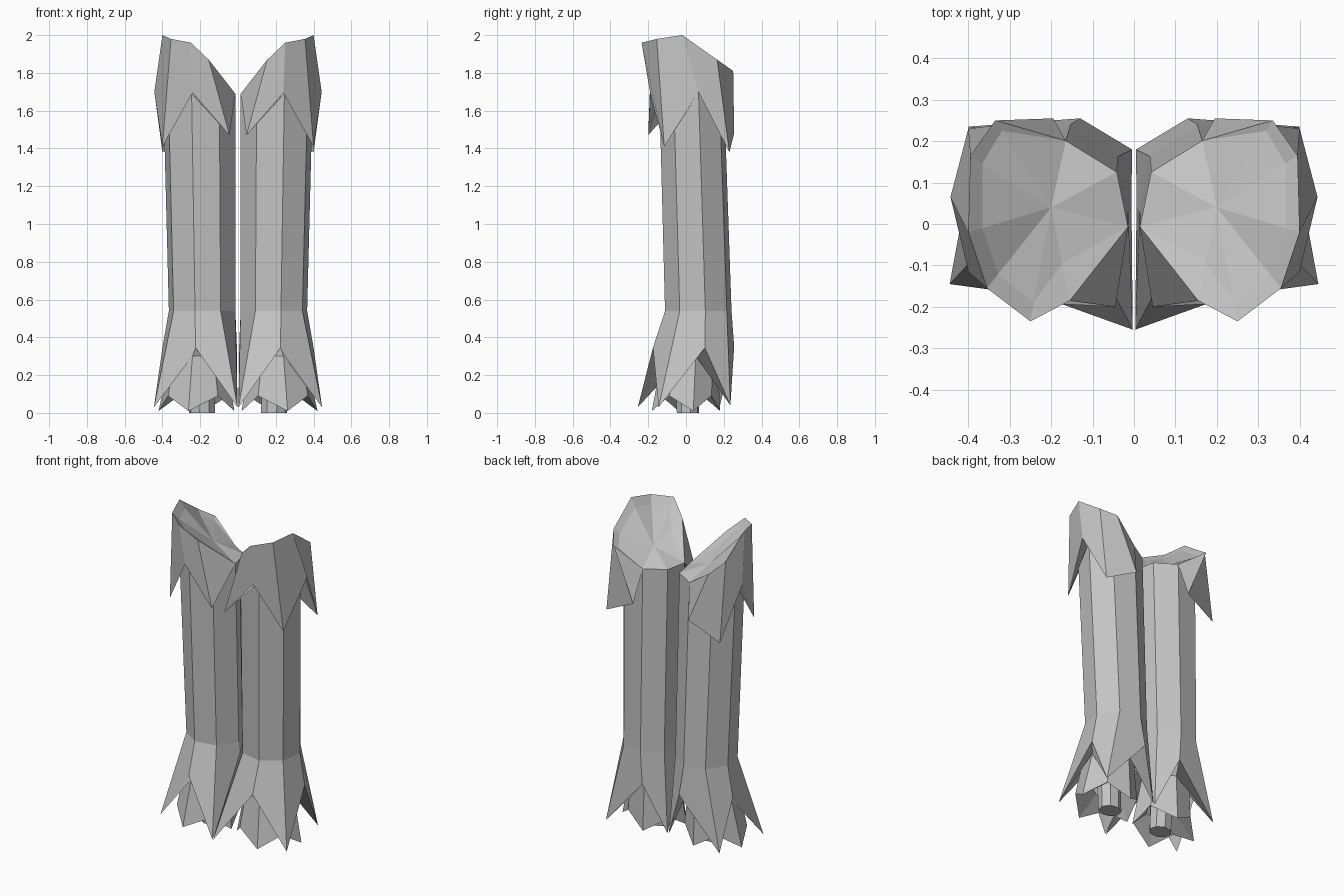
import bpy
import bmesh
from math import cos, sin, radians
from mathutils import Vector

cube = bpy.data.objects.get("Cube")
if cube:
    bpy.data.objects.remove(cube, do_unlink=True)

grey = bpy.data.materials.new("plain_grey")
grey.use_nodes = True
colour = (0.55, 0.55, 0.55, 1)
grey.diffuse_color = colour
grey.node_tree.nodes["Principled BSDF"].inputs["Base Color"].default_value = colour


def ring(x, y, z, rx, ry):
    """Eight-sided ring, starting at the front corner and going towards the outside."""
    angles = [radians(-78 + 45 * i) for i in range(8)]
    return [Vector((x + rx * cos(a), y + ry * sin(a), z)) for a in angles]


def points(*rows):
    return [Vector(row) for row in rows]


def strip(upper, lower, closed=True):
    """Faces between two matching loops; repeated points collapse to triangles."""
    count = len(upper)
    faces = []
    for i in range(count if closed else count - 1):
        j = (i + 1) % count
        faces.append([upper[i], lower[i], lower[j], upper[j]])
    return faces


def build(name, faces):
    """Weld the faces into one mesh and mirror it to the other leg."""
    bm = bmesh.new()
    for face in faces:
        corners = []
        for p in face:
            if all((p - q).length > 0.0001 for q in corners):
                corners.append(p)
        if len(corners) > 2:
            bm.faces.new([bm.verts.new(p) for p in corners])
    bmesh.ops.remove_doubles(bm, verts=bm.verts, dist=0.0005)
    bmesh.ops.recalc_face_normals(bm, faces=bm.faces)
    mesh = bpy.data.meshes.new(name)
    bm.to_mesh(mesh)
    bm.free()
    mesh.materials.append(grey)
    obj = bpy.data.objects.new(name, mesh)
    bpy.context.scene.collection.objects.link(obj)
    mirror = obj.modifiers.new("other_leg", "MIRROR")
    mirror.use_mirror_merge = False
    return obj


# Straight leg tube
tube_top = ring(.205, .03, 1.69, .195, .175)
tube_low = ring(.19, .065, .54, .18, .18)
front, front_out, out, back_out, back, back_in, inner, front_in = tube_top
build("leg_tube", strip(tube_top, tube_low))

# Flared cuff: notches and long points alternate round the hem
hem = points((.225, -.175, .345), (.445, -.145, .03), (.4, .1, .345), (.4, .235, .04),
             (.13, .255, .35), (.005, .18, .04), (.006, .04, .35), (.003, -.255, .03))
lining = ring(.21, .02, .3, .15, .15)
build("flared_cuff", strip(tube_low, hem) + strip(hem, lining))

# Second, shorter layer of points under the cuff
tips = ring(.22, 0, .01, .205, .185)
notches = ring(.21, 0, .09, .19, .16)
teeth = [tips[i] if i % 2 == 0 else notches[i] for i in range(8)]
core = ring(.2, .01, .14, .09, .09)
build("inner_points", strip(lining, teeth) + strip(teeth, core))

# Round stub in the middle
stub_top = ring(.2, .01, .25, .07, .07)
stub_low = ring(.19, .01, 0, .07, .06)
build("stub", strip(stub_top, stub_low) + [stub_low])

# Crown: sloping rim above, pointed flaps below
rim = [inner] + points((.155, -.185, 1.87), (.25, -.235, 1.96), (.355, -.155, 1.98),
                       (.4, -.02, 2), (.395, .165, 1.87), (.335, .25, 1.81)) + [back]
in_point, front_notch, out_point, side_notch, back_point, back_end = points(
    (.045, -.2, 1.47), (.24, -.19, 1.695), (.4, -.115, 1.41),
    (.443, .065, 1.7), (.4, .23, 1.38), (.195, .255, 1.48))
flaps = [in_point, in_point, front_notch, out_point,
         side_notch, back_point, back_end, back_end]
under = [inner, front_in, front, front_out, out, back_out, back, back]
build("crown", strip(rim, flaps, False) + strip(flaps, under, False))

# Dished cap: narrow lip, then facets falling to a low middle
middle = Vector((.2, .04, 1.765))
lip = rim + [back_in]
inset = [0, .4, .17, .17, .17, .15, .12, 0, 0]
drop = Vector((0, 0, .012))
dish = [p.lerp(middle, t) - (drop if t else drop * 0) for p, t in zip(lip, inset)]
facets = [[dish[i - 1], dish[i], middle] for i in range(len(dish))]
build("cap", strip(lip, dish) + facets)
